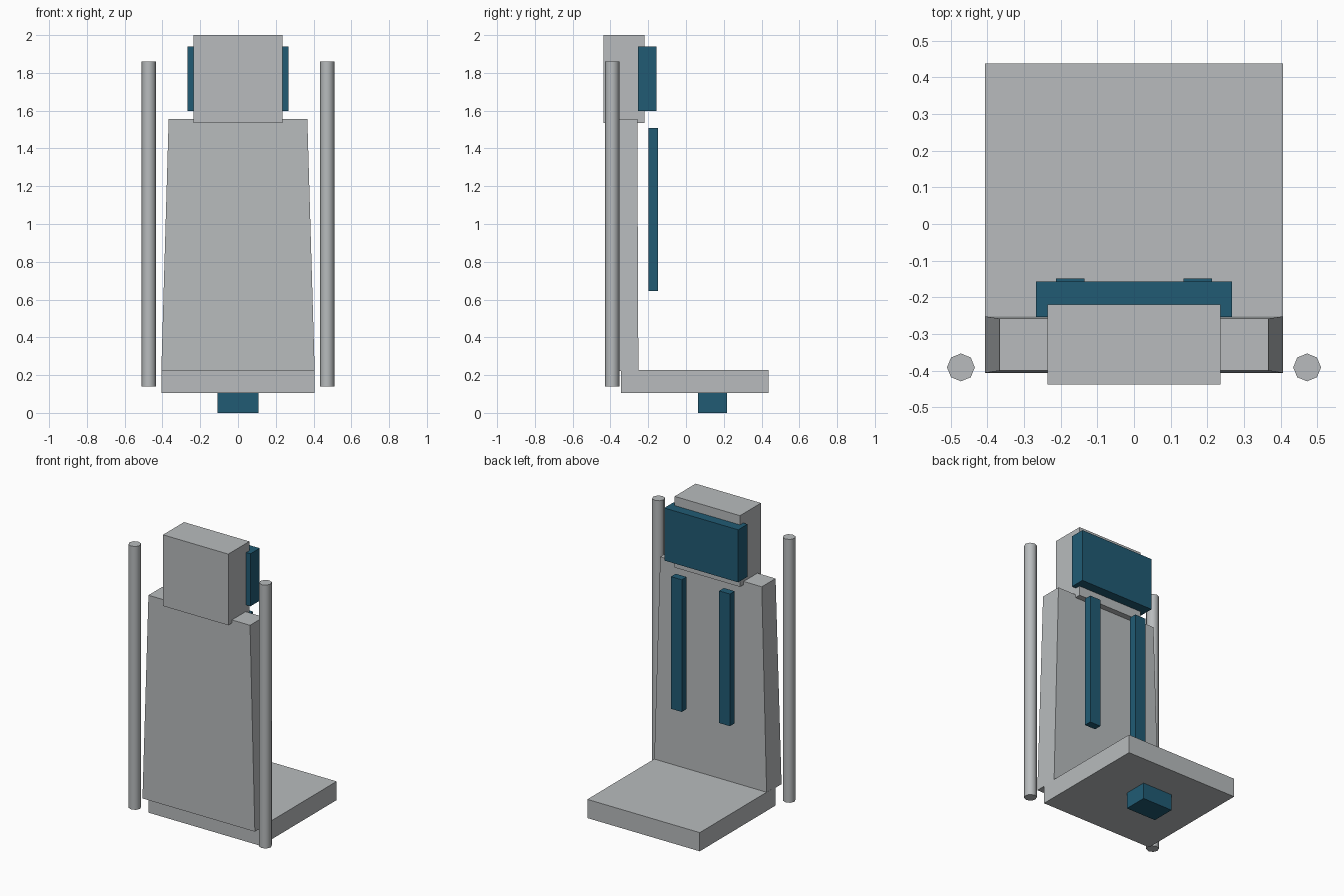
import bpy
import bmesh
import math
from mathutils import Vector

cube = bpy.data.objects.get("Cube")
if cube:
    bpy.data.objects.remove(cube, do_unlink=True)


def make_material(name, color):
    mat = bpy.data.materials.new(name)
    mat.use_nodes = True
    mat.diffuse_color = color
    mat.node_tree.nodes["Principled BSDF"].inputs["Base Color"].default_value = color
    return mat


GREY = make_material("light grey", (0.48, 0.50, 0.51, 1))
TEAL = make_material("dark teal", (0.015, 0.105, 0.175, 1))


def add_object(name, bm, mat):
    mesh = bpy.data.meshes.new(name)
    bm.to_mesh(mesh)
    bm.free()
    obj = bpy.data.objects.new(name, mesh)
    bpy.context.collection.objects.link(obj)
    mesh.materials.append(mat)
    return obj


def box(name, low, high, mat, top_inset=(0, 0)):
    """Box between two corners; top_inset narrows its top in x and y."""
    low, high = Vector(low), Vector(high)
    mid, size = (low + high) / 2, high - low
    bm = bmesh.new()
    bmesh.ops.create_cube(bm, size=1)
    for v in bm.verts:
        if v.co.z > 0:
            v.co.x *= 1 - 2 * top_inset[0] / size.x
            v.co.y *= 1 - 2 * top_inset[1] / size.y
        v.co = mid + v.co * size
    return add_object(name, bm, mat)


def pole(name, x):
    """Eight-sided upright with smooth sides and flat caps."""
    bm = bmesh.new()
    bmesh.ops.create_cone(bm, cap_ends=True, segments=8,
                          radius1=0.038, radius2=0.038, depth=1.72)
    bmesh.ops.translate(bm, verts=bm.verts, vec=(x, -0.391, 1.0))
    obj = add_object(name, bm, GREY)
    bpy.ops.object.select_all(action='DESELECT')
    obj.select_set(True)
    bpy.context.view_layer.objects.active = obj
    bpy.ops.object.shade_smooth_by_angle(angle=math.radians(60))


# Seat, tapered backrest and headrest
box("seat", (-0.406, -0.345, 0.105), (0.406, 0.438, 0.227), GREY)
box("backrest", (-0.406, -0.406, 0.221), (0.406, -0.252, 1.556), GREY, (0.039, 0.006))
box("headrest", (-0.236, -0.437, 1.535), (0.236, -0.22, 2.0), GREY)

# Cushion behind the headrest and the block below the seat
box("head_cushion", (-0.267, -0.253, 1.597), (0.267, -0.157, 1.94), TEAL)
box("base_block", (-0.108, 0.063, 0), (0.108, 0.217, 0.106), TEAL)

# Paired straps and side poles
for side, sign in (("right", -1), ("left", 1)):
    x = sign * 0.174
    box(side + "_strap", (x - 0.039, -0.198, 0.646), (x + 0.039, -0.149, 1.509), TEAL)
    pole(side + "_pole", sign * 0.472)
